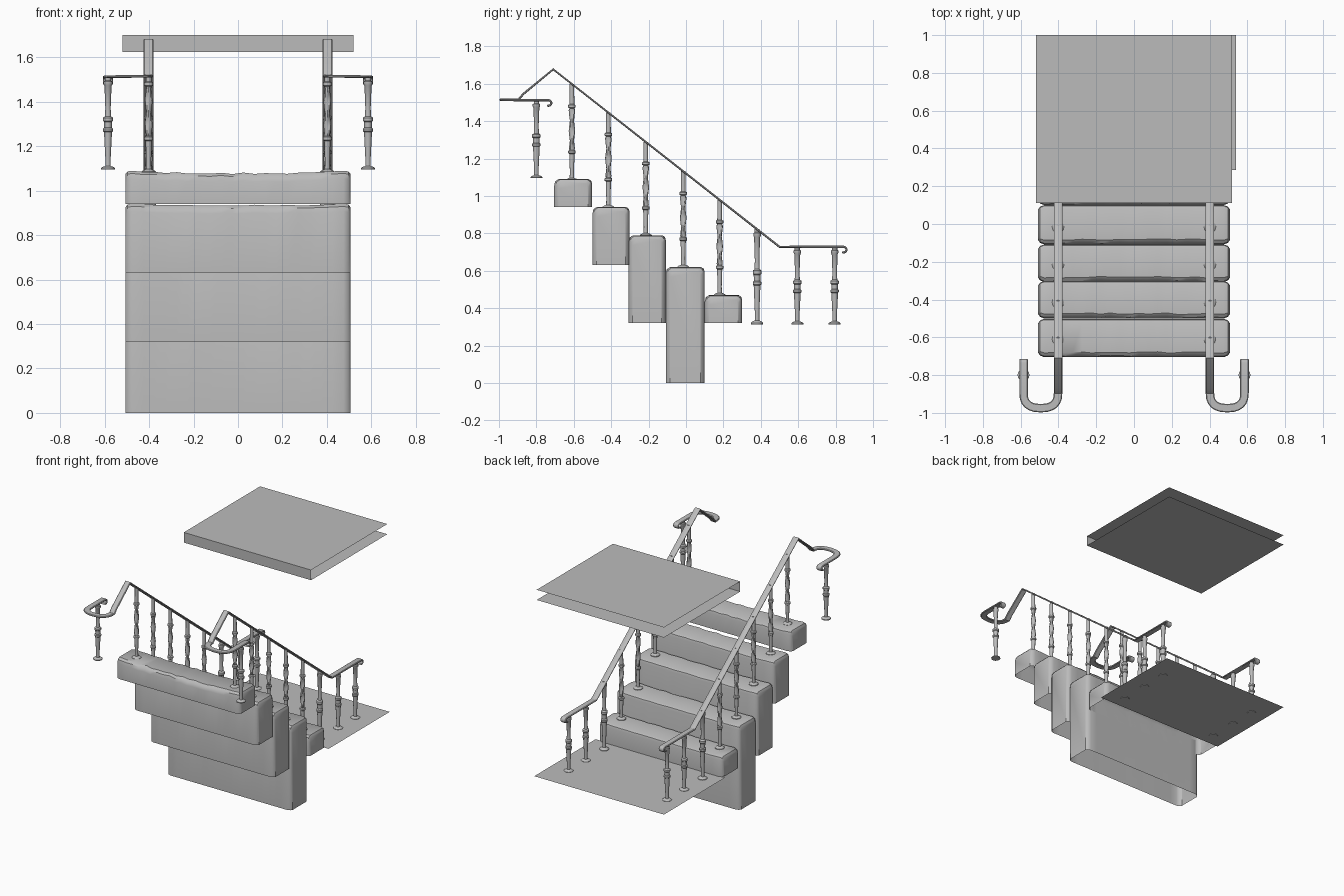
import bpy, bmesh, math, random
from mathutils import Vector

if "Cube" in bpy.data.objects:
    bpy.data.objects.remove(bpy.data.objects["Cube"])

random.seed(4)
stone = bpy.data.materials.new("grey_stone")
stone.diffuse_color = (0.5, 0.5, 0.5, 1)
stone.use_nodes = True
stone.node_tree.nodes["Principled BSDF"].inputs["Base Color"].default_value = stone.diffuse_color


def make(name, bm, smooth=True, mirror=False, fix=True):
    if fix:
        bmesh.ops.recalc_face_normals(bm, faces=bm.faces)
    me = bpy.data.meshes.new(name)
    bm.to_mesh(me)
    bm.free()
    me.materials.append(stone)
    ob = bpy.data.objects.new(name, me)
    bpy.context.collection.objects.link(ob)
    if smooth:
        bpy.ops.object.select_all(action='DESELECT')
        ob.select_set(True)
        bpy.context.view_layer.objects.active = ob
        bpy.ops.object.shade_smooth_by_angle(angle=math.radians(35))
    if mirror:
        ob.modifiers.new("mirror", 'MIRROR').use_mirror_merge = False
    return ob


def loft(bm, rings, closed=True, caps=True):
    vs = [[bm.verts.new(p) for p in r] for r in rings]
    n = len(vs[0])
    for a, b in zip(vs, vs[1:]):
        for i in range(n if closed else n - 1):
            j = (i + 1) % n
            bm.faces.new((a[i], a[j], b[j], b[i]))
    if caps:
        bm.faces.new(vs[0][::-1])
        bm.faces.new(vs[-1])


# Worn stone steps: open underneath, rounded ends, dipped tops
def step(name, y0, y1, z0, z1, wear):
    half = 0.507
    ends = [(-half, 0.022, 0.018), (-0.497, 0.008, 0.005), (-0.475, 0, 0)]
    xs = ends + [(-0.475 + 0.05 * i, 0, 0) for i in range(1, 19)]
    xs += [(-x, e, d) for x, e, d in reversed(ends)]
    rings = []
    for x, e, drop in xs:
        fade = max(0, 1 - (abs(x) / 0.5) ** 4)
        top = z1 - drop - wear * fade * random.uniform(0.6, 1.1)
        a = y0 + e
        b = y1 - e
        nick = 0.008 * fade * random.random()
        rings.append([Vector((x, y, z)) for y, z in (
            (a, z0), (a, top - 0.035), (a + 0.005 + nick, top - 0.012), (a + 0.022 + nick, top),
            (b - 0.018, top), (b - 0.005, top - 0.008), (b, top - 0.025), (b, z0))])
    bm = bmesh.new()
    loft(bm, rings, closed=False)
    make(name, bm)


for i, s in enumerate([(0.10, 0.30, 0.32, 0.47, 0.006), (-0.108, 0.10, 0.0, 0.62, 0.006),
                       (-0.307, -0.108, 0.32, 0.79, 0.008), (-0.50, -0.302, 0.63, 0.943, 0.01),
                       (-0.705, -0.502, 0.94, 1.092, 0.016)]):
    step(f"step_{i + 1}", *s)


# Thin sheets: lower floor, and upper landing folded round its front edge
def sheet(name, outline, x0, x1):
    bm = bmesh.new()
    loft(bm, [[Vector((x, y, z)) for y, z in outline] for x in (x1, x0)], closed=False, caps=False)
    make(name, bm, smooth=False, fix=False)


sheet("lower_floor", [(1.0, 0.318), (0.285, 0.318)], -0.52, 0.54)
sheet("upper_landing", [(1.0, 1.70), (0.11, 1.70), (0.11, 1.625), (1.0, 1.625)], -0.52, 0.52)

# Handrail: flat bar swept along scroll, U-turn, slope, level run and end scroll
IN, OUT = 0.402, 0.585
X = Vector((1, 0, 0))


def scroll(x, y, z):
    return [Vector((x, y + 0.015 * math.cos(t), z + 0.015 * math.sin(t)))
            for t in (math.radians(90 - 30 * k) for k in range(8))]


path = [(p, -X) for p in reversed(scroll(OUT, -0.735, 1.497))]
mid, rx = (IN + OUT) / 2, (OUT - IN) / 2


def power(v):
    return math.copysign(abs(v) ** 0.8, v)


for k in range(13):
    t = math.pi * k / 12
    c, s = math.cos(t), math.sin(t)
    path.append((Vector((mid + rx * power(c), -0.895 - 0.08 * power(s), 1.512 + 0.004 * k / 12)),
                 Vector((-c, s, 0)).normalized()))
path += [(Vector((IN, y, z)), X) for y, z in ((-0.87, 1.545), (-0.71, 1.677), (0.50, 0.728))]
path += [(p, X) for p in scroll(IN, 0.843, 0.713)]

rings = []
W, T = 0.0225, 0.006
for i, (p, side) in enumerate(path):
    t0 = (p - path[max(i - 1, 0)][0]).normalized()
    t1 = (path[min(i + 1, len(path) - 1)][0] - p).normalized()
    tan = (t0 + t1).normalized()
    up = tan.cross(side).normalized()
    rings.append([p + side * (W * a) + up * (T * b) for a, b in
                  ((-1, -0.4), (-0.8, -1), (0.8, -1), (1, -0.4), (1, 0.4), (0.8, 1), (-0.8, 1), (-1, 0.4))])
bm = bmesh.new()
loft(bm, rings)
make("handrail", bm, mirror=True)

# Balusters: turned profiles (radius, height); the long type has a twisted middle
foot = [(0.032, 0), (0.032, 0.006), (0.024, 0.012), (0.012, 0.016)]
short = foot + [(0.012, 0.05), (0.018, 0.165), (0.023, 0.17), (0.023, 0.18), (0.017, 0.185), (0.018, 0.21),
                (0.023, 0.215), (0.023, 0.228), (0.014, 0.235), (0.012, 0.27), (0.016, 0.37),
                (0.02, 0.376), (0.02, 0.388), (0.014, 0.392), (0.014, 0.405)]
long = foot + [(0.011, 0.05), (0.014, 0.14), (0.02, 0.145), (0.02, 0.157), (0.013, 0.162)]
long += [(0.014, 0.17 + 0.0125 * k) for k in range(17)]
long += [(0.013, 0.378), (0.02, 0.383), (0.02, 0.395), (0.013, 0.4), (0.012, 0.49), (0.012, 0.505)]


def baluster(name, x, y, z0, z1, profile):
    scale = (z1 - z0) / profile[-1][1]
    rings = []
    for r, h in profile:
        twisted = profile is long and 0.168 < h < 0.375
        ring = []
        for k in range(12):
            a = math.tau * k / 12
            rr = r * (1 + 0.22 * math.cos(2 * a - 60 * h)) if twisted else r
            ring.append(Vector((x + rr * math.cos(a), y + rr * math.sin(a), z0 + h * scale)))
        rings.append(ring)
    bm = bmesh.new()
    loft(bm, rings)
    make(name, bm, mirror=True)


def rail_z(y):
    return 1.677 - (y + 0.71) * 0.784


for i, (y, z) in enumerate([(-0.61, 1.08), (-0.415, 0.935), (-0.215, 0.785), (-0.015, 0.615), (0.18, 0.465)]):
    baluster(f"step_baluster_{i + 1}", IN, y, z, rail_z(y), long)
baluster("top_baluster", OUT, -0.80, 1.095, 1.508, short)
for i, (y, top) in enumerate([(0.38, rail_z(0.38)), (0.595, 0.725), (0.795, 0.725)]):
    baluster(f"floor_baluster_{i + 1}", IN, y, 0.314, top, short)
